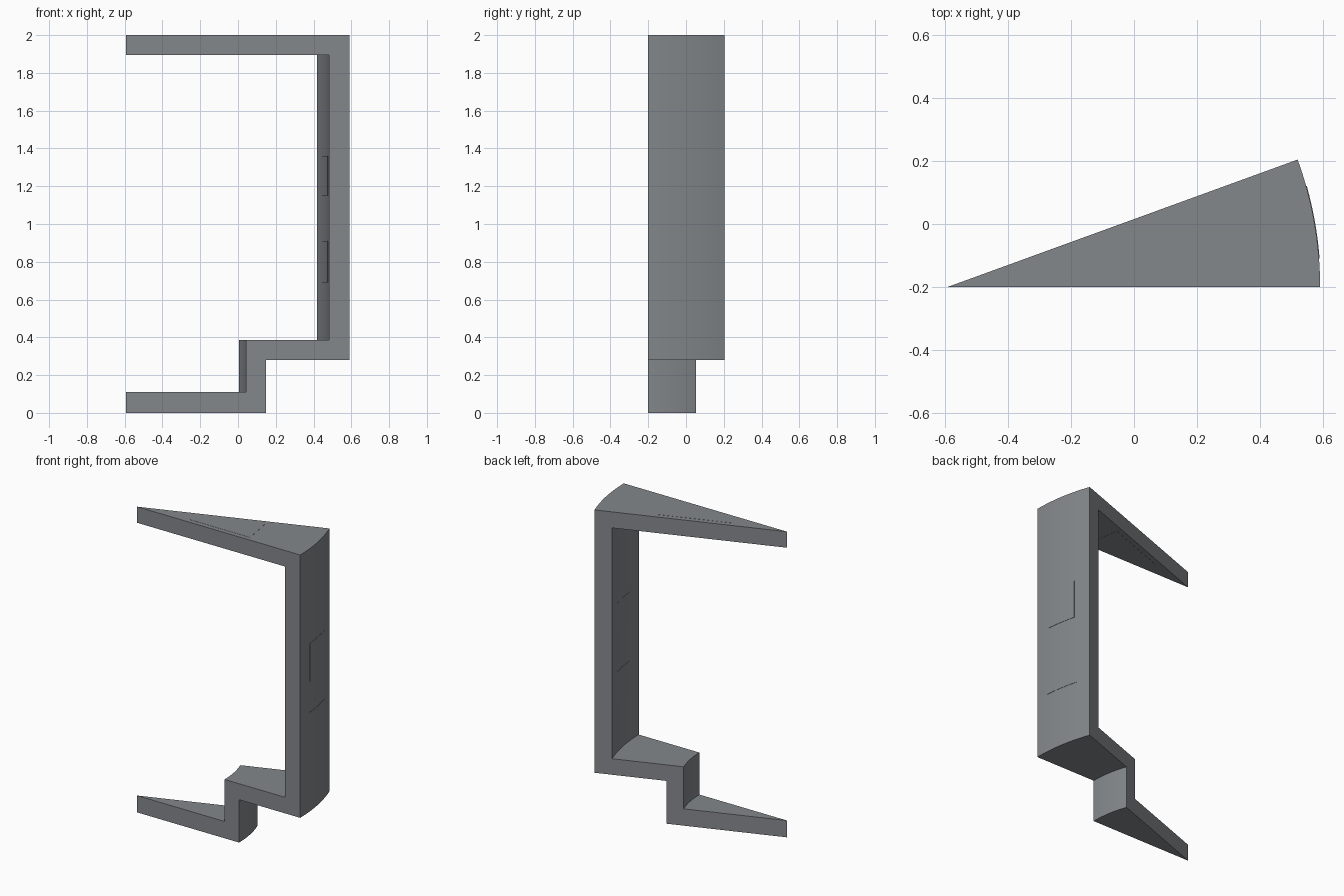
import bpy, bmesh, math

if "Cube" in bpy.data.objects:
    bpy.data.objects.remove(bpy.data.objects["Cube"])

AXIS_X, AXIS_Y, SWEEP = -0.592, -0.2, 20.0

# Single flat grey
grey = bpy.data.materials.new("slate_grey")
grey.use_nodes = True
COLOUR = (0.23, 0.245, 0.26, 1)
grey.diffuse_color = COLOUR
grey.node_tree.nodes["Principled BSDF"].inputs["Base Color"].default_value = COLOUR


def loft(name, rings):
    """Closed solid through matching rings of points."""
    bm = bmesh.new()
    loops = [[bm.verts.new(p) for p in ring] for ring in rings]
    bm.faces.new(loops[0])
    bm.faces.new(loops[-1])
    n = len(loops[0])
    for a, b in zip(loops, loops[1:]):
        for i in range(n):
            j = (i + 1) % n
            bm.faces.new((a[i], a[j], b[j], b[i]))
    # Close the wedge along the axis
    bmesh.ops.remove_doubles(bm, verts=bm.verts, dist=1e-5)
    bmesh.ops.dissolve_degenerate(bm, edges=bm.edges, dist=1e-5)
    bmesh.ops.recalc_face_normals(bm, faces=bm.faces)
    mesh = bpy.data.meshes.new(name)
    bm.to_mesh(mesh)
    bm.free()
    mesh.materials.append(grey)
    obj = bpy.data.objects.new(name, mesh)
    bpy.context.collection.objects.link(obj)
    bpy.ops.object.select_all(action='DESELECT')
    obj.select_set(True)
    bpy.context.view_layer.objects.active = obj
    bpy.ops.object.shade_smooth_by_angle(angle=math.radians(30))
    return obj


def sweep(name, profile, a0, a1, steps):
    """Turn a radius/height profile about the wedge's vertical axis."""
    rings = []
    for k in range(steps + 1):
        a = math.radians(a0 + (a1 - a0) * k / steps)
        rings.append([(AXIS_X + r * math.cos(a), AXIS_Y + r * math.sin(a), z)
                      for r, z in profile])
    return loft(name, rings)


# Stepped shell: roof, outer wall, ledge, inner wall and floor in one section
shell = [(0, 0), (0.74, 0), (0.74, 0.28), (1.182, 0.28), (1.182, 2), (0, 2),
         (0, 1.895), (1.074, 1.895), (1.074, 0.385), (0.635, 0.385),
         (0.635, 0.11), (0, 0.11)]
sweep("wedge_shell", shell, 0, SWEEP, 16)

# Thin window plates on both sides of the outer wall
for name, r, z0, z1, a0, a1 in [
        ("upper_outer_window", 1.182, 1.13, 1.38, 5.1, 14.7),
        ("lower_outer_window", 1.182, 0.675, 0.93, 4.4, 15.7),
        ("upper_inner_window", 1.074, 1.15, 1.36, 5.5, 14.7),
        ("lower_inner_window", 1.074, 0.69, 0.91, 5.5, 14.7)]:
    sweep(name, [(r - 0.002, z0), (r + 0.002, z0), (r + 0.002, z1), (r - 0.002, z1)],
          a0, a1, 8)

# Thin skylight plates above and below the roof
outline = [(-0.248, -0.11), (-0.236, -0.17), (0.207, -0.17), (0.17, 0.043)]
for name, z in [("roof_skylight", 2.0), ("ceiling_skylight", 1.895)]:
    loft(name, [[(x, y, z + d) for x, y in outline] for d in (-0.001, 0.001)])
